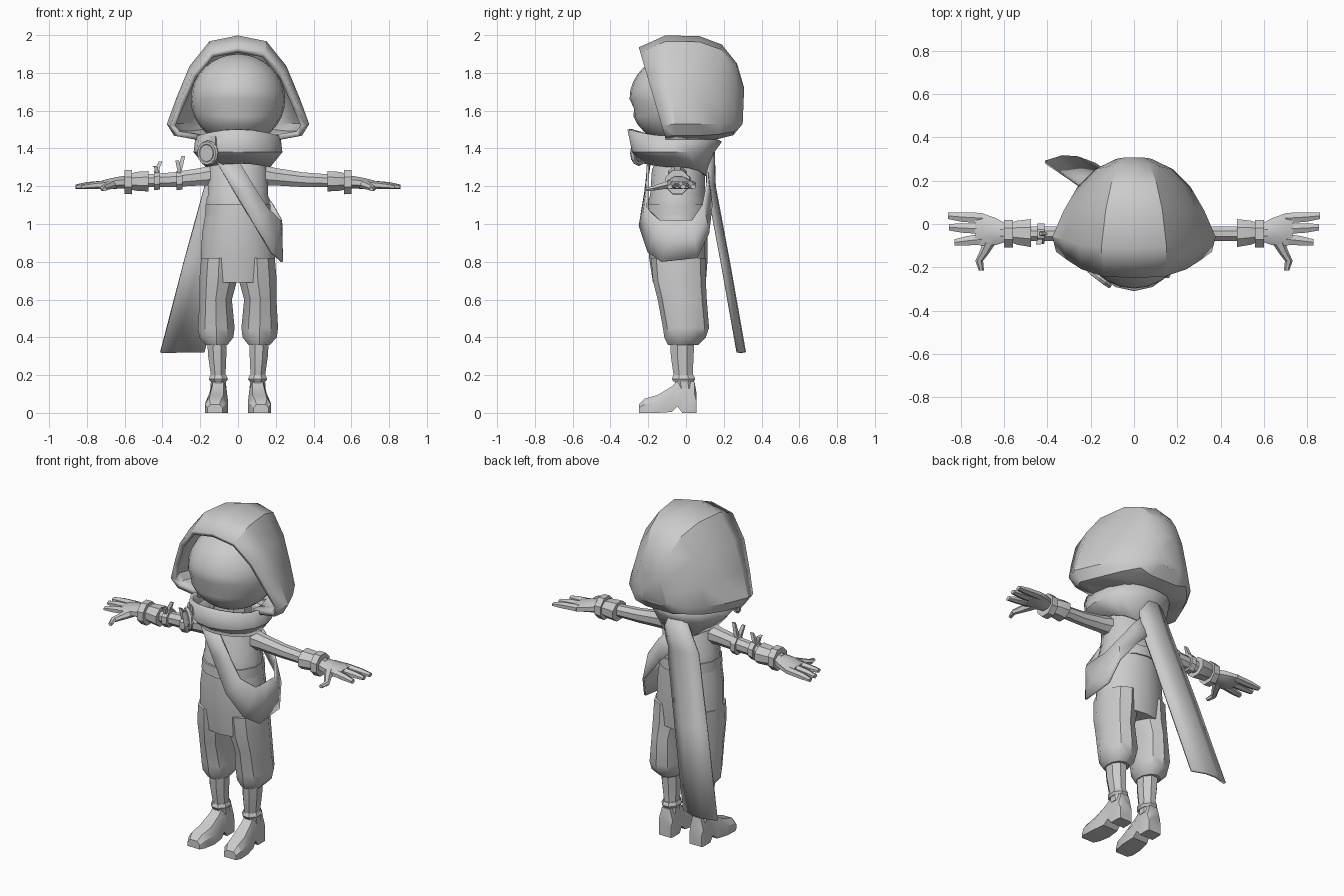
import bpy, bmesh
from math import cos, sin, pi, radians, exp
from mathutils import Vector

if "Cube" in bpy.data.objects:
    bpy.data.objects.remove(bpy.data.objects["Cube"])


def finish(name, bm, angle=35, thick=0, offset=-1):
    bmesh.ops.remove_doubles(bm, verts=bm.verts, dist=0.0005)
    bmesh.ops.recalc_face_normals(bm, faces=bm.faces)
    for f in bm.faces:
        f.smooth = True
    me = bpy.data.meshes.new(name)
    bm.to_mesh(me)
    bm.free()
    me.set_sharp_from_angle(angle=radians(angle))
    ob = bpy.data.objects.new(name, me)
    bpy.context.collection.objects.link(ob)
    if thick:
        m = ob.modifiers.new("thickness", 'SOLIDIFY')
        m.thickness, m.offset = thick, offset
    return ob


def loft(name, rings, closed=True, cap=True, **kw):
    """Skin a list of point rings (or open strips)."""
    bm = bmesh.new()
    rows = [[bm.verts.new(p) for p in r] for r in rings]
    n = len(rows[0])
    for a, b in zip(rows, rows[1:]):
        for i in range(n if closed else n - 1):
            j = (i + 1) % n
            bm.faces.new((a[i], a[j], b[j], b[i]))
    if closed and cap:
        bm.faces.new(rows[0])
        bm.faces.new(rows[-1])
    return finish(name, bm, **kw)


def ring(c, a, b, n=8, axis='z'):
    pts = []
    for i in range(n):
        t = 2 * pi * (i + .5) / n
        u, v = a * cos(t), b * sin(t)
        off = Vector((u, v, 0)) if axis == 'z' else Vector((0, u, v))
        pts.append(Vector(c) + off)
    return pts


def tube_z(name, secs, n=8, **kw):
    # secs: (z, cx, cy, rx, ry)
    return loft(name, [ring((cx, cy, z), rx, ry, n) for z, cx, cy, rx, ry in secs], **kw)


def tube_x(name, secs, n=8, **kw):
    # secs: (x, cy, cz, ry, rz)
    return loft(name, [ring((x, cy, cz), ry, rz, n, 'x') for x, cy, cz, ry, rz in secs], **kw)


# Head with a slight dent below the brow
bm = bmesh.new()
bmesh.ops.create_uvsphere(bm, u_segments=24, v_segments=16, radius=1)
for v in bm.verts:
    x, y, z = v.co
    v.co = (x * .25, -.04 + y * .26, 1.66 + z * .24)
    if y < 0:
        v.co.y += -y * .02 * exp(-((v.co.z - 1.61) / .03) ** 2)
finish("head", bm, angle=60)

# Hood: arches running from the face opening to the back
arch = [(0, 0), (.40, .055), (.68, .29), (.87, .6), (1, .84), (.9, .95), (.5, 1)]
arches = [(-.25, 1.935, -.105, 1.44, .36), (-.11, 1.998, -.05, 1.44, .377),
          (.07, 1.995, .06, 1.44, .325), (.19, 1.95, .17, 1.45, .26),
          (.27, 1.85, .25, 1.47, .18), (.308, 1.72, .3, 1.53, .08)]
bm = bmesh.new()
rows = []
for yt, zt, yb, zb, w in arches:
    half = [(w * u, yt + (yb - yt) * d, zt + (zb - zt) * d) for u, d in arch]
    full = [(-x, y, z) for x, y, z in half[:0:-1]] + half
    rows.append([bm.verts.new(p) for p in full])
for k, (a, b) in enumerate(zip(rows, rows[1:])):
    for i in range(len(a) if k >= 2 else len(a) - 1):
        j = (i + 1) % len(a)
        bm.faces.new((a[i], a[j], b[j], b[i]))
bm.faces.new(rows[-1])
finish("hood", bm, angle=30, thick=.03)

# Cowl scarf: flared collar, higher in front, pointed low at the back
rows = []
for z, rx, yf, yb, zf, zb in [(1.465, .225, -.31, .19, .035, -.03), (1.38, .235, -.285, .15, 0, 0),
                              (1.30, .17, -.225, .115, .02, -.05)]:
    r = []
    for i in range(16):
        t = 2 * pi * i / 16
        s = sin(t)
        y = (yf + yb) / 2 + s * (yb - yf) / 2
        r.append((rx * cos(t), y, z + (zb * max(s, 0) ** 3 + zf * max(-s, 0) ** 2)))
    rows.append(r)
loft("scarf", rows, cap=False, thick=.02, angle=30)

# Round brooch with a small tab on the scarf
face = Vector((-.6, -.8, 0))
pos = Vector((-.16, -.25, 1.375))
rot = face.to_track_quat('Z', 'Y').to_euler()
bpy.ops.mesh.primitive_torus_add(location=pos, rotation=rot, major_radius=.055, minor_radius=.013,
                                 major_segments=12, minor_segments=6)
bpy.context.object.name = "brooch_rim"
bpy.ops.mesh.primitive_cylinder_add(location=pos, rotation=rot, vertices=12, radius=.045, depth=.025)
bpy.context.object.name = "brooch_disc"
bpy.ops.mesh.primitive_cube_add(location=pos + Vector((.03, .0, .065)), rotation=rot, size=1)
tab = bpy.context.object
tab.name, tab.scale = "brooch_tab", (.04, .05, .015)

# Torso, belt and upper trousers
tube_z("neck", [(1.5, 0, -.05, .1, .1), (1.3, 0, -.05, .12, .11)], 10)
tube_z("torso", [(1.36, 0, -.04, .12, .1), (1.29, 0, -.04, .16, .14), (1.15, 0, -.045, .163, .145),
                 (1.13, 0, -.045, .172, .153), (1.02, 0, -.045, .165, .15)], 14)
tube_z("belt", [(1.105, 0, -.045, .175, .165), (1.045, 0, -.045, .178, .168)], 14)
tube_z("tunic_skirt", [(1.05, 0, -.045, .178, .16), (.95, 0, -.045, .195, .16),
                       (.82, 0, -.04, .202, .155), (.69, 0, -.035, .203, .14)], 14)

# Sash: ribbon looping round the left hip; each pair is upper edge, lower edge
sash = [((.0, -.20, 1.34), (-.12, -.19, 1.34)), ((.09, -.205, 1.19), (-.02, -.215, 1.17)),
        ((.16, -.205, 1.08), (.09, -.245, .99)), ((.22, -.14, 1.02), (.175, -.20, .85)),
        ((.228, -.05, 1.02), (.232, -.13, .80)), ((.228, .03, 1.02), (.232, .06, .82)),
        ((.185, .09, 1.1), (.2, .12, .95)), ((.1, .115, 1.22), (.08, .135, 1.1)),
        ((0, .11, 1.33), (-.08, .12, 1.25))]
loft("sash", [(u, (Vector(u) + Vector(v)) / 2, v) for u, v in sash], closed=False, thick=.012, offset=0)

# Cape tail hanging from the scarf towards the right
cape = []
for z, x0, x1, y in [(1.38, -.09, .07, .12), (1.2, -.175, .04, .125), (.8, -.285, -.06, .20), (.32, -.41, -.18, .285)]:
    w = x1 - x0
    cape.append([(x0, y, z), (x0 + .35 * w, y + .025, z), (x0 + .65 * w, y + .02, z), (x1, y - .01, z)])
loft("cape", cape, closed=False, thick=.016, offset=0)

for side, s in (("left", 1), ("right", -1)):
    # Baggy trouser leg, calf and ankle band
    tube_z(side + "_trouser_leg", [(.82, s * .1, -.04, .1, .145), (.7, s * .105, -.035, .105, .14),
                                   (.6, s * .118, -.02, .09, .13), (.45, s * .115, 0, .102, .122),
                                   (.40, s * .115, -.005, .095, .11), (.36, s * .112, -.015, .06, .08)], 10)
    tube_z(side + "_calf", [(.38, s * .112, -.02, .055, .07), (.3, s * .11, -.02, .052, .065),
                            (.2, s * .105, -.015, .042, .055), (.13, s * .103, -.005, .045, .05)])
    tube_z(side + "_ankle_band", [(.2, s * .104, -.013, .045, .058), (.18, s * .104, -.013, .055, .067),
                                  (.165, s * .104, -.013, .046, .058)])
    # Shoe lofted from toe to heel: y, centre, half width, bottom, top
    shoe = [(-.25, .122, .04, .0, .045), (-.22, .12, .055, 0, .075), (-.15, .112, .06, 0, .095),
            (-.075, .106, .05, .005, .14), (-.045, .104, .045, .035, .17), (-.02, .103, .046, 0, .175),
            (.045, .103, .045, 0, .165), (.055, .103, .04, 0, .11)]
    loft(side + "_shoe", [[(s * (c + u * w), y, a + v * (b - a)) for u, v in
                           ((-1, 0), (1, 0), (1, .6), (.6, 1), (-.6, 1), (-1, .6))]
                          for y, c, w, a, b in shoe], angle=30)
    # Arm, bracer and wrist ring
    tube_x(side + "_arm", [(s * .13, -.045, 1.26, .055, .06), (s * .2, -.045, 1.25, .042, .05),
                           (s * .34, -.045, 1.235, .036, .042), (s * .5, -.045, 1.228, .036, .036),
                           (s * .62, -.04, 1.222, .04, .034)])
    tube_x(side + "_bracer", [(s * .475, -.042, 1.226, .07, .058), (s * .54, -.04, 1.226, .06, .054),
                              (s * .565, -.04, 1.225, .05, .046)])
    tube_x(side + "_wrist_ring", [(s * .56, -.045, 1.222, .068, .07), (s * .6, -.045, 1.222, .068, .068)])
    # Hand: palm, three fingers and thumb
    tube_x(side + "_palm", [(s * .59, -.04, 1.222, .045, .035), (s * .64, -.035, 1.218, .068, .034),
                            (s * .7, -.025, 1.21, .08, .028), (s * .735, -.025, 1.207, .078, .02)])
    for k, (y0, tip, y1) in enumerate([(.027, .86, .038), (-.022, .855, -.015), (-.07, .83, -.085)]):
        tube_x("%s_finger_%d" % (side, k + 1), [(s * .7, y0, 1.21, .028, .021),
                                                (s * (tip - .06), (y0 + y1) / 2, 1.203, .025, .019),
                                                (s * tip, y1, 1.197, .017, .012)], 6)
    loft(side + "_thumb", [[(s * (x + r * cos(t)), y, z + r * .8 * sin(t)) for t in
                            [2 * pi * i / 6 for i in range(6)]]
                           for x, y, z, r in ((.655, -.06, 1.215, .035), (.69, -.13, 1.2, .024),
                                              (.715, -.17, 1.19, .018), (.705, -.215, 1.182, .012))])

# Knotted cloth bands on the right arm
for k, (x, top) in enumerate([(-.43, 1.33), (-.31, 1.36)]):
    tube_x("arm_band_%d" % (k + 1), [(x - .016, -.045, 1.23, .052, .055), (x + .016, -.045, 1.233, .05, .055)])
    for dy, lean in ((-.03, -.012), (.0, .02)):
        loft("arm_knot_%d" % (k + 1), [ring((x, -.045 + dy, 1.27), .012, .016, 4),
                                       ring((x + lean * .3, -.045 + dy * 1.2, 1.3), .015, .014, 4),
                                       ring((x + lean, -.045 + dy * 1.5, top - max(-lean, 0) * 2), .014, .006, 4)])
